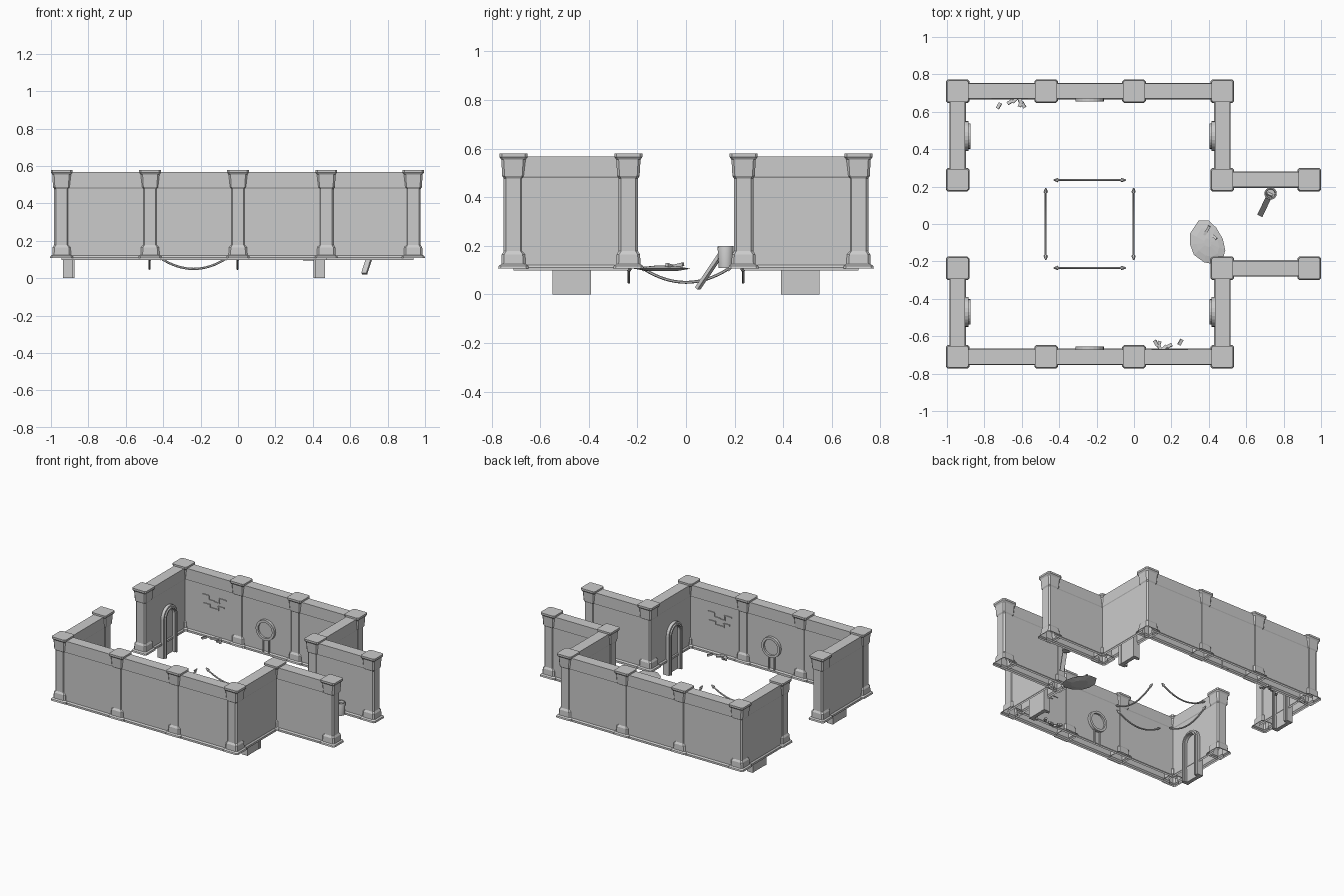
import bpy, bmesh, math, random
from mathutils import Vector, Matrix

if "Cube" in bpy.data.objects:
    bpy.data.objects.remove(bpy.data.objects["Cube"])
random.seed(4)
CX = -0.237          # centre of the main room
ROOM = Matrix.Translation((CX, 0, 0))


def finish(name, bm, smooth=False):
    bmesh.ops.recalc_face_normals(bm, faces=bm.faces)
    me = bpy.data.meshes.new(name)
    bm.to_mesh(me)
    bm.free()
    ob = bpy.data.objects.new(name, me)
    bpy.context.collection.objects.link(ob)
    if smooth:
        bpy.context.view_layer.objects.active = ob
        ob.select_set(True)
        bpy.ops.object.shade_smooth_by_angle(angle=math.radians(40))
        ob.select_set(False)
    return ob


def loft(name, rings, cap_start=True, cap_end=True, closed=True, smooth=False):
    bm = bmesh.new()
    vs = [[bm.verts.new(p) for p in r] for r in rings]
    n = len(vs[0])
    for a, b in zip(vs, vs[1:]):
        for i in range(n if closed else n - 1):
            j = (i + 1) % n
            bm.faces.new((a[i], a[j], b[j], b[i]))
    if cap_start:
        bm.faces.new(vs[0])
    if cap_end:
        bm.faces.new(vs[-1])
    return finish(name, bm, smooth)


def box(name, size, mat):
    bm = bmesh.new()
    bmesh.ops.create_cube(bm, size=1, matrix=mat @ Matrix.Diagonal((*size, 1)))
    return finish(name, bm)


def band(name, outer, inner, w0, w1, mat):
    """Open or closed ring between two outlines, extruded from w0 to w1."""
    rings = [[mat @ Vector((p[0], w, p[1])) for p, w in
              ((o, w0), (o, w1), (i, w1), (i, w0))] for o, i in zip(outer, inner)]
    return loft(name, rings)


def face_frame(x, y, out):
    """Local axes for a wall ornament: X along wall, Y out of the wall, Z up."""
    return Matrix.Translation((x, y, 0)) @ Matrix.Rotation(math.atan2(-out[0], out[1]), 4, 'Z')


# pillars: chamfered square section, hollow underneath
LEVELS = [(.063, .107), (.060, .118), (.050, .125), (.048, .165), (.040, .178),
          (.040, .478), (.046, .487), (.050, .555), (.058, .566), (.058, .58)]


def pillar(x, y):
    rings = []
    for h, z in LEVELS:
        c = h - .01
        rings.append([(x + a, y + b, z) for a, b in
                      ((h, -c), (h, c), (c, h), (-c, h), (-h, c), (-h, -c), (-c, -h), (c, -h))])
    loft("pillar", rings, cap_start=False)


# walls: skirting, body and raised top band, open underneath
WALL = [(.044, .098), (.044, .112), (.036, .122), (.036, .48), (.040, .486), (.040, .567)]


def wall(p, q):
    p, q = Vector((*p, 0)), Vector((*q, 0))
    n = (q - p).normalized().cross(Vector((0, 0, 1)))
    prof = [(-o, z) for o, z in WALL] + [(o, z) for o, z in reversed(WALL)]
    loft("wall", [[e + n * o + Vector((0, 0, z)) for o, z in prof] for e in (p, q)],
         False, False, closed=False)


XL, XM, XR, XE, YO, YI = -.943, (-.47, 0), .472, .937, .71, .237
for s in (1, -1):
    for x, y in ((XL, YO), (XM[0], YO), (XM[1], YO), (XR, YO), (XL, YI), (XR, YI), (XE, YI)):
        pillar(x, y * s)
    for p, q in (((XL, YO), (XR, YO)), ((XL, YO), (XL, YI)),
                 ((XR, YO), (XR, YI)), ((XR, YI), (XE, YI))):
        wall((p[0], p[1] * s), (q[0], q[1] * s))


# arched niches on the four end walls
def arch(hw, top):
    c = top - hw
    return ([(-hw, 0)] + [(-hw * math.cos(math.pi * i / 12), c + hw * math.sin(math.pi * i / 12))
                          for i in range(13)] + [(hw, 0)])


for x, out in ((XL, 1), (XR, -1)):
    for y in (.47, -.47):
        m = face_frame(x, y, (out, 0))
        band("niche_frame", arch(.08, .37), arch(.052, .342), .008, .058, m)
        band("niche_moulding", arch(.068, .358), arch(.057, .347), .05, .068, m)
        loft("niche_back", [[m @ Vector((u, w, v)) for u, v in arch(.055, .345)]
                            for w in (.01, .038)])


# items on both long walls, repeated by half a turn about the room centre
def disc(r, c):
    return [(r * math.cos(math.tau * i / 24), c + r * math.sin(math.tau * i / 24)) for i in range(25)]


for turn in (0, math.pi):
    R = ROOM @ Matrix.Rotation(turn, 4, 'Z')
    m = R @ face_frame(0, YO, (0, -1))
    band("round_plaque_rim", disc(.076, .285), disc(.058, .285), .03, .056, m)
    loft("round_plaque_face", [[m @ Vector((u, w, v)) for u, v in disc(.06, .285)[:-1]]
                               for w in (.03, .042)])
    for u in (-.023, .023):
        box("plaque_stem", (.007, .012, .105), m @ Matrix.Translation((u, .04, .162)))
    # broken plaster: thin brick edges on the wall
    for u, v, l, up in ((.50, .41, .05, 0), (.475, .395, .03, 1), (.45, .38, .05, 0),
                        (.36, .41, .06, 0), (.39, .395, .03, 1), (.41, .375, .05, 0),
                        (.49, .345, .05, 0), (.465, .335, .03, 1), (.43, .325, .06, 0),
                        (.37, .35, .05, 0), (.395, .335, .03, 1)):
        box("exposed_brick_edge", (.008, .008, l) if up else (l, .008, .008),
            m @ Matrix.Translation((u, .038, v)))
    # rubble
    for x, y, a in ((-.485, .632, 60), (-.425, .652, 30), (-.40, .663, 45), (-.375, .665, 110),
                    (-.37, .642, 70), (-.355, .637, 120)):
        box("fallen_brick", (.034, .017, .013),
            R @ Matrix.Translation((x, y, .108 + random.uniform(0, .006)))
            @ Matrix.Rotation(math.radians(a), 4, 'Z') @ Matrix.Rotation(random.uniform(-.3, .3), 4, 'X'))

# four sagging ropes with hooked ends
for k in range(4):
    m = ROOM @ Matrix.Rotation(k * math.pi / 2, 4, 'Z') @ Matrix.Translation((0, -.235, 0))
    rings = []
    for i in range(17):
        t = i / 8 - 1
        slope = math.atan(2 * .058 * t / .175)
        rings.append([m @ Vector((t * .175 - .006 * math.sin(slope) * math.cos(a), .006 * math.sin(a),
                                  .05 + .056 * t * t + .006 * math.cos(slope) * math.cos(a)))
                      for a in (math.tau * j / 6 for j in range(6))])
    loft("rope", rings, smooth=True)
    for s in (-1, 1):
        bm = bmesh.new()
        bmesh.ops.create_cone(bm, cap_ends=True, segments=6, radius1=.012, radius2=.004, depth=.024,
                              matrix=m @ Matrix.Translation((s * .181, 0, .11))
                              @ Matrix.Rotation(s * math.radians(60), 4, 'Y'))
        finish("rope_hook", bm)

# shallow faceted debris mound by the doorway
OUT = [(.345, .018), (.40, .018), (.44, -.02), (.475, -.08), (.488, -.14), (.475, -.19),
       (.43, -.215), (.375, -.205), (.32, -.165), (.30, -.11), (.30, -.05)]
C = Vector((.395, -.10))
loft("debris_mound", [[(*(C + (Vector(p) - C) * f), z) for p in OUT]
                      for f, z in ((.5, .096), (1, .106), (.65, .114), (.2, .119))])
for x, y, a, l in ((.39, -.035, 60, .055), (.43, -.07, -40, .03)):
    box("debris_shard", (l, .014, .014), Matrix.Translation((x, y, .119))
        @ Matrix.Rotation(math.radians(a), 4, 'Z') @ Matrix.Rotation(-.2, 4, 'Y'))

# torch: slanted handle and upright cup bracketed to the passage wall
a, b = Vector((.675, .048, .025)), Vector((.728, .16, .19))
d = b - a
box("torch_handle", (.03, .014, d.length),
    Matrix.Translation((a + b) / 2) @ d.to_track_quat('Z', 'Y').to_matrix().to_4x4())
ring = lambda r, z: [(.73 + r * math.cos(math.tau * i / 16), .163 + r * math.sin(math.tau * i / 16), z)
                     for i in range(16)]
loft("torch_cup", [ring(.029, .11), ring(.033, .195), ring(.031, .2), ring(.025, .2), ring(.023, .185)],
     smooth=True)
